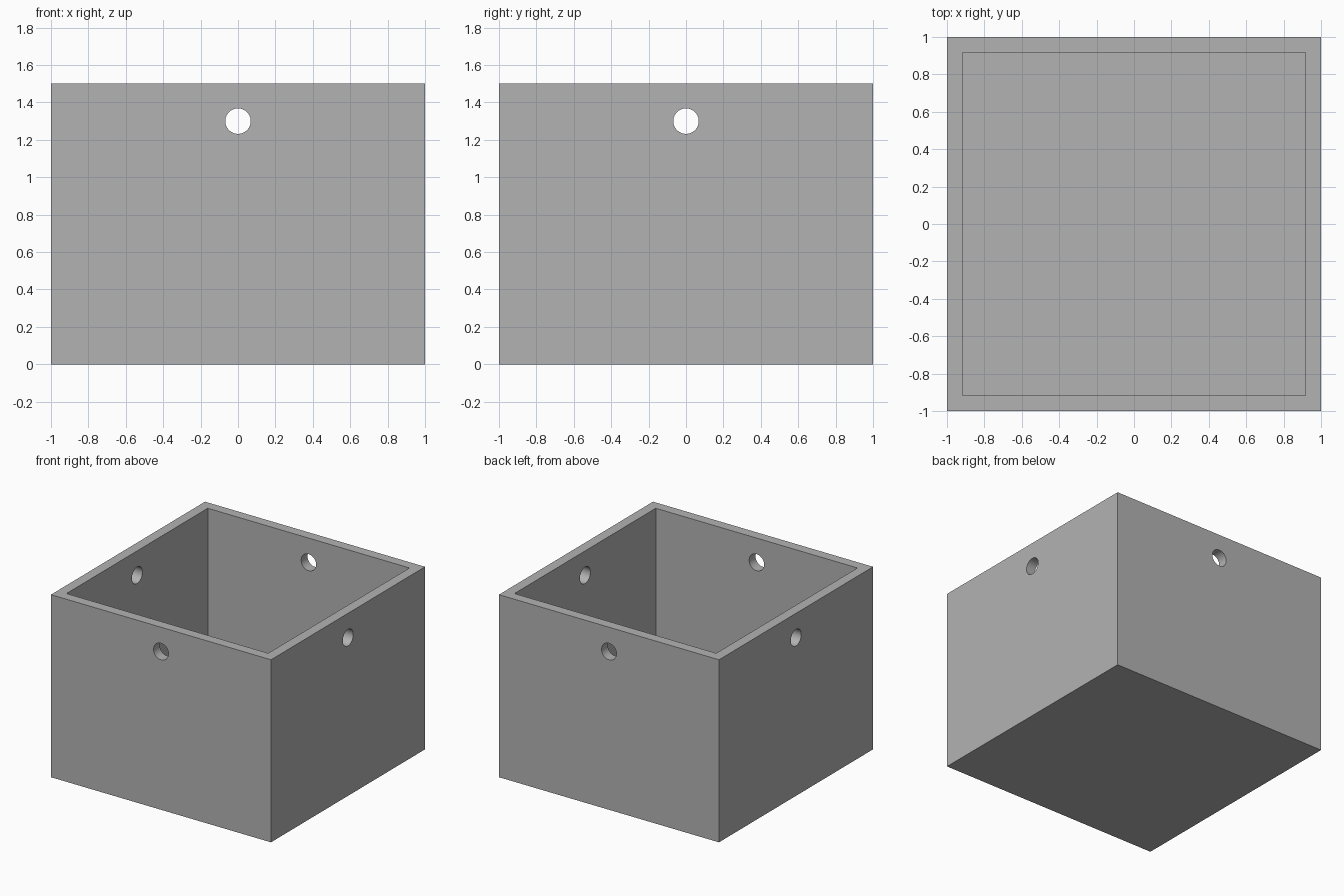
import bpy
from math import pi, radians

HEIGHT = 1.5
WALL = 0.083
HOLE_Z = 1.3
HOLE_RADIUS = 0.068

if "Cube" in bpy.data.objects:
    bpy.data.objects.remove(bpy.data.objects["Cube"], do_unlink=True)


def make_material(name, value):
    mat = bpy.data.materials.new(name)
    mat.use_nodes = True
    color = (value, value, value, 1)
    mat.diffuse_color = color
    mat.node_tree.nodes["Principled BSDF"].inputs["Base Color"].default_value = color
    return mat


def add_box(name, width, bottom, top):
    bpy.ops.mesh.primitive_cube_add(size=1, location=(0, 0, (bottom + top) / 2))
    obj = bpy.context.object
    obj.name = name
    obj.scale = (width, width, top - bottom)
    bpy.ops.object.transform_apply(location=True, rotation=True, scale=True)
    return obj


def cut(target, cutter):
    """Subtract the cutter from the target, then discard the cutter."""
    cutter.hide_render = True
    mod = target.modifiers.new("cut", 'BOOLEAN')
    mod.operation = 'DIFFERENCE'
    mod.solver = 'EXACT'
    mod.object = cutter
    bpy.ops.object.select_all(action='DESELECT')
    target.select_set(True)
    bpy.context.view_layer.objects.active = target
    bpy.ops.object.modifier_apply(modifier=mod.name)
    bpy.data.objects.remove(cutter, do_unlink=True)


# Open box with a floor as thick as its walls
box = add_box("open_box", 2, 0, HEIGHT)
cut(box, add_box("cavity_cutter", 2 - 2 * WALL, WALL, HEIGHT + 0.5))

# One round hole near the rim in the middle of each wall
for name, turn, spot in (("front", (pi / 2, 0, 0), (0, -1)),
                         ("back", (pi / 2, 0, 0), (0, 1)),
                         ("left", (0, pi / 2, 0), (1, 0)),
                         ("right", (0, pi / 2, 0), (-1, 0))):
    bpy.ops.mesh.primitive_cylinder_add(vertices=48, radius=HOLE_RADIUS, depth=0.5,
                                        location=(*spot, HOLE_Z), rotation=turn)
    cutter = bpy.context.object
    cutter.name = name + "_hole_cutter"
    cut(box, cutter)

# Single grey finish, with crisp edges and round hole walls
box.data.materials.clear()
box.data.materials.append(make_material("plain_grey", 0.45))
bpy.ops.object.shade_smooth_by_angle(angle=radians(30))
